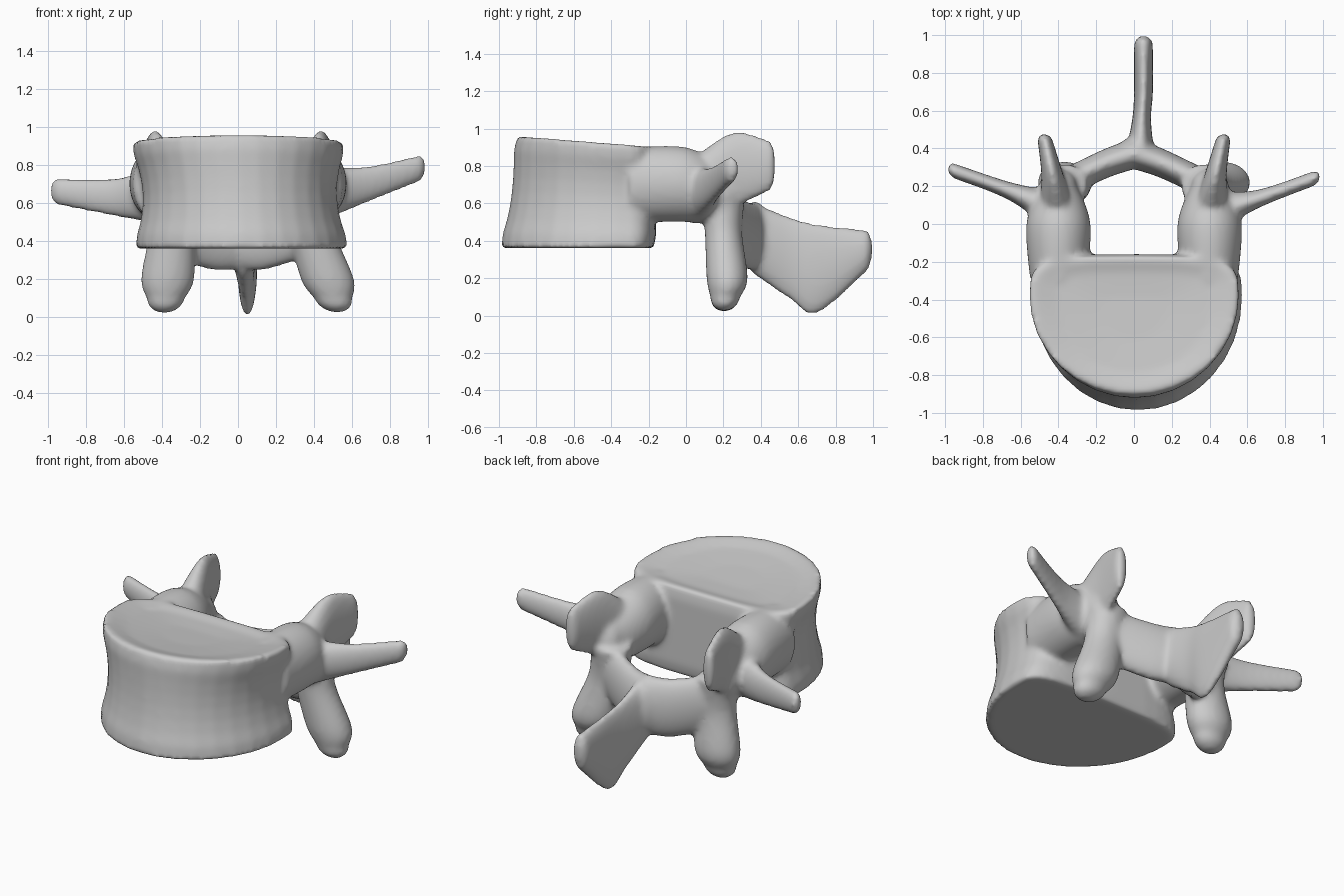
import bpy, bmesh
from math import cos, sin, tau, copysign
from mathutils import Vector

if "Cube" in bpy.data.objects:
    bpy.data.objects.remove(bpy.data.objects["Cube"], do_unlink=True)

bone = bpy.data.materials.new("bone grey")
bone.use_nodes = True
bone.diffuse_color = (.6, .6, .6, 1)
bone.node_tree.nodes["Principled BSDF"].inputs["Base Color"].default_value = bone.diffuse_color

SEGMENTS = 32
STEPS = 8
CIRCLE = [(cos(tau * i / SEGMENTS), sin(tau * i / SEGMENTS)) for i in range(SEGMENTS)]
parts = []


def skin(name, rings):
    """Bridge rings of points into a closed shell."""
    bm = bmesh.new()
    loops = [[bm.verts.new(point) for point in ring] for ring in rings]
    for lower, upper in zip(loops, loops[1:]):
        for i in range(SEGMENTS):
            bm.faces.new((lower[i - 1], lower[i], upper[i], upper[i - 1]))
    bm.faces.new(loops[0])
    bm.faces.new(loops[-1])
    bmesh.ops.recalc_face_normals(bm, faces=bm.faces)
    mesh = bpy.data.meshes.new(name)
    bm.to_mesh(mesh)
    bm.free()
    mesh.materials.append(bone)
    part = bpy.data.objects.new(name, mesh)
    bpy.context.collection.objects.link(part)
    parts.append(part)


def blend(before, start, end, after, t):
    """Smooth curve from start to end, guided by the neighbours."""
    leave, arrive = (end - before) / 2, (after - start) / 2
    bend = start.lerp(end, t * t * (3 - 2 * t))
    return bend + leave * t * (1 - t) ** 2 - arrive * t * t * (1 - t)


def limb(name, axis, *sections):
    """Loft ellipses (centre x, y, z, two half sizes) square to one axis, with a round tip."""
    keys = [Vector(section) for section in sections]
    padded = [keys[0], *keys, keys[-1]]
    path = [blend(*padded[k:k + 4], step / STEPS)
            for k in range(len(keys) - 1) for step in range(STEPS)]
    tip = keys[-1]
    heading = (tip - keys[-2]).to_3d().normalized()
    radius = min(tip[3], tip[4])
    for step in range(STEPS):
        turn = tau / 4 * step / STEPS
        centre = tip.to_3d() + heading * radius * sin(turn)
        path.append(Vector((*centre, tip[3] * cos(turn), tip[4] * cos(turn))))
    across, along = [Vector([float(i == k) for k in range(3)]) for i in range(3) if i != axis]
    skin(name, [[s.to_3d() + across * s[3] * c + along * s[4] * d for c, d in CIRCLE]
                for s in path])


def body_ring(height, scale=1, dip=0):
    """Outline at a height from 0 to 1: round front, squarer back, narrow waist."""
    flare = (2 * height - 1) ** 2
    width = .51 + .07 * flare
    front = .54 + .09 * (1 - height) ** 3
    ring = []
    for c, s in CIRCLE:
        if s > 0:
            x, y = copysign(abs(c) ** .5, c) * width, s ** .5 * .22
        else:
            x, y = c * width, s * front
        lean = .02 * (1 - height)
        y = (y + .1) * scale - .48
        ring.append((x * scale + lean, y, .36 + .6 * height - dip - .08 * height * (y + .9)))
    return ring


# Waisted body with a dished, sloping top
sides = [body_ring(k / STEPS, .96 if k in (0, STEPS) else 1) for k in range(STEPS + 1)]
skin("body", [body_ring(0, .5), *sides, body_ring(1, .9),
              body_ring(1, .7, .02), body_ring(1, .3, .03)])

for side, s in (("left", 1), ("right", -1)):
    # Pedicle joining body to arch
    limb(side + "_pedicle", 1,
         (.4 * s, -.3, .7, .15, .2), (.4 * s, 0, .7, .17, .2), (.4 * s, .2, .65, .1, .15))

    # Transverse process, tipped higher on the left
    limb(side + "_transverse_process", 0,
         (.4 * s, .05, .64, .12, .15),
         (.65 * s, .15 - .02 * s, .66 + .03 * s, .05, .1),
         (.95 * s, .26 - .02 * s, .72 + .06 * s, .04, .07))

    # Upper joint paddle
    limb(side + "_upper_joint", 1,
         (.4 * s, .05, .7, .1, .15), (.43 * s, .25, .78, .06, .2), (.47 * s, .44, .8, .04, .14))

    # Lower joint paddle, both leaning to the left
    limb(side + "_lower_joint", 2,
         (.37 * s, .2, .65, .12, .12),
         (.37 * s + .02, .2, .45, .12, .1),
         (.42 * s + .05, .22, .2, .14, .11),
         (.44 * s + .06, .21, .1, .1, .08))

    # Lamina closing the back of the canal
    limb(side + "_lamina", 0,
         (.4 * s, .2, .5, .08, .17), (.15 * s, .32, .43, .08, .18), (0, .37, .43, .08, .18))

# Blade-like spinous process
limb("spinous_process", 1,
     (.03, .35, .42, .08, .19), (.04, .55, .31, .05, .22),
     (.05, .7, .25, .05, .24), (.05, .95, .34, .05, .12))

# Fuse everything into one smooth surface
bpy.ops.object.select_all(action="DESELECT")
for part in parts:
    part.select_set(True)
bpy.context.view_layer.objects.active = parts[0]
bpy.ops.object.join()
vertebra = bpy.context.view_layer.objects.active
vertebra.name = "vertebra"
fuse = vertebra.modifiers.new("Fuse", "REMESH")
fuse.mode = "VOXEL"
fuse.voxel_size = .016
fuse.use_smooth_shade = True
soften = vertebra.modifiers.new("Soften", "SMOOTH")
soften.iterations = STEPS
